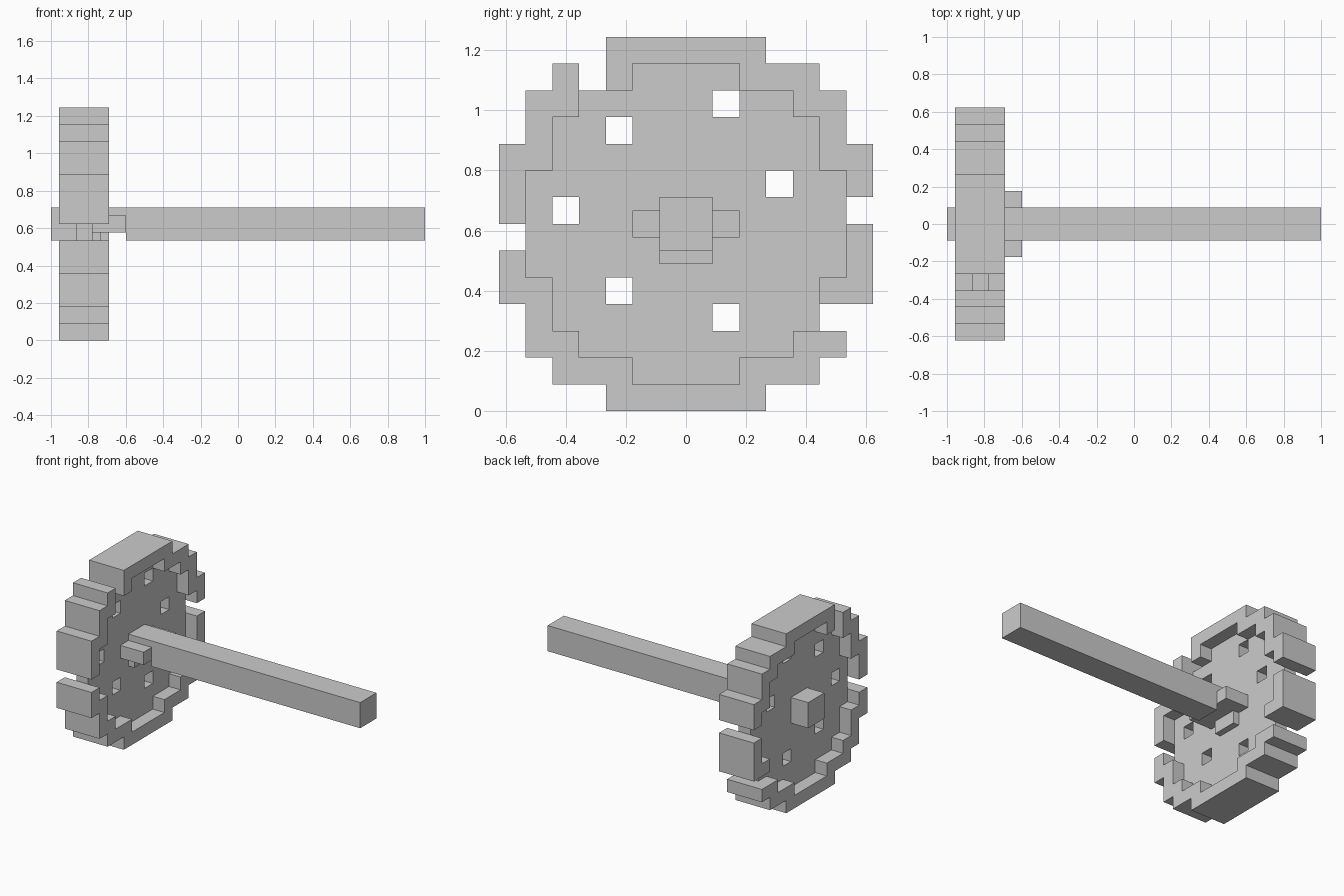
import bpy, bmesh, math

if "Cube" in bpy.data.objects:
    bpy.data.objects.remove(bpy.data.objects["Cube"])

U = 1.2444 / 14          # one block
X0 = -0.956              # back of the wheel

RIM_HALF = [3, 5, 6, 6, 7, 7, 7, 7, 7, 7, 6, 6, 5, 3]    # outer half width per row
WEB_HALF = [0, 2, 4, 5, 5, 6, 6, 6, 6, 5, 5, 4, 2, 0]    # plate half width per row
CHIPS = {(5, 3), (-7, 6), (6, 7), (-4, 12)}              # broken rim blocks
HOLES = {(1, 11), (-3, 10), (3, 8), (-5, 7), (-3, 4), (1, 3)}


def cells(half):
    return {(j, k) for k, h in enumerate(half) for j in range(-h, h)}


def finish(name, bm):
    mesh = bpy.data.meshes.new(name)
    bm.to_mesh(mesh)
    bm.free()
    ob = bpy.data.objects.new(name, mesh)
    bpy.context.collection.objects.link(ob)
    return ob


def slab(name, grid, xa, xb):
    """Extrude a set of (y, z) grid squares along x, keeping outer faces only."""
    bm = bmesh.new()

    def quad(pts):
        bm.faces.new([bm.verts.new((x, j * U, k * U)) for x, j, k in pts])

    for j, k in grid:
        ring = [(j, k), (j + 1, k), (j + 1, k + 1), (j, k + 1)]
        quad([(xb, *p) for p in ring])
        quad([(xa, *p) for p in reversed(ring)])
        for i, (dj, dk) in enumerate([(0, -1), (1, 0), (0, 1), (-1, 0)]):
            if (j + dj, k + dk) not in grid:
                a, b = ring[i], ring[(i + 1) % 4]
                quad([(xb, *b), (xb, *a), (xa, *a), (xa, *b)])
    bmesh.ops.remove_doubles(bm, verts=bm.verts, dist=1e-5)
    bmesh.ops.dissolve_limit(bm, angle_limit=math.radians(1), verts=bm.verts, edges=bm.edges)
    return finish(name, bm)


def box(name, xr, yr, zr):
    bm = bmesh.new()
    bmesh.ops.create_cube(bm, size=1)
    for v in bm.verts:
        v.co = [r[0] if c < 0 else r[1] for c, r in zip(v.co, (xr, yr, zr))]
    return finish(name, bm)


# Wheel: thick chipped rim around a thin pierced plate
web = cells(WEB_HALF)
slab("wheel_rim", cells(RIM_HALF) - web - CHIPS, X0, X0 + 3 * U)
slab("wheel_plate", web - HOLES, X0 + U, X0 + 2 * U)

# Axle stub, notched neck and main shaft as one profile swept across y
front = X0 + 2 * U
profile = [(-1, 6 * U), (front + U / 2, 6 * U), (front + U / 2, 6.5 * U), (-0.6, 6.5 * U),
           (-0.6, 6 * U), (1, 6 * U), (1, 8 * U), (-1, 8 * U)]
bm = bmesh.new()
face = bm.faces.new([bm.verts.new((x, -U, z)) for x, z in profile])
ext = bmesh.ops.extrude_face_region(bm, geom=[face])
bmesh.ops.translate(bm, vec=(0, 2 * U, 0),
                    verts=[g for g in ext["geom"] if isinstance(g, bmesh.types.BMVert)])
bmesh.ops.recalc_face_normals(bm, faces=bm.faces)
finish("axle", bm)

# Hub keys: one on each side and one below
for side, name in ((-1, "front_hub_key"), (1, "back_hub_key")):
    box(name, (front, -0.6), sorted((side * U, side * 2 * U)), (6.5 * U, 7.5 * U))
box("lower_hub_key", (front, front + U / 2), (-U, U), (5.5 * U, 6 * U))
